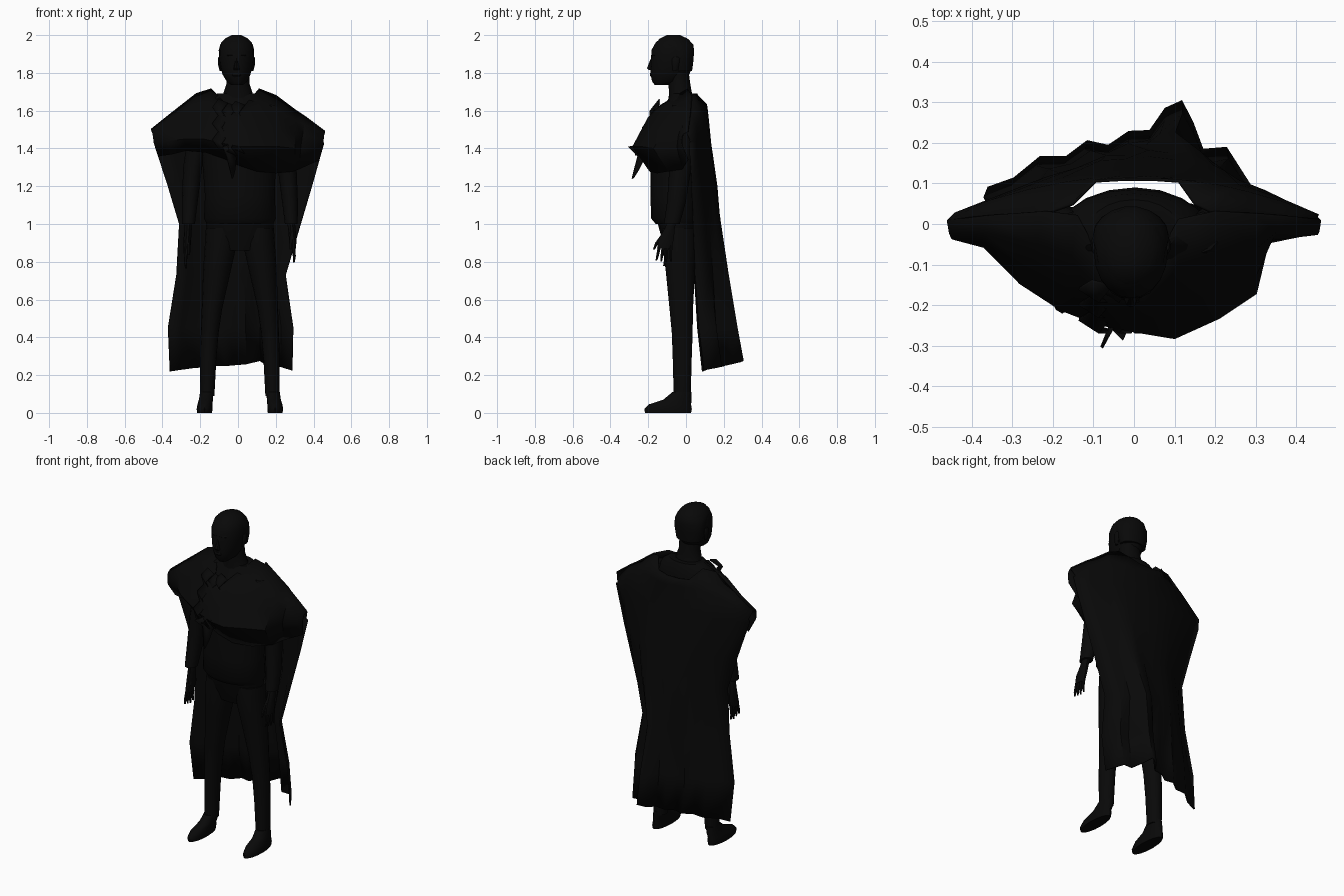
import bpy, bmesh, math
from mathutils import Vector

BLACK = bpy.data.materials.new("near black")
BLACK.diffuse_color = (0.0025, 0.0025, 0.0025, 1)


def finish(name, bm, angle=40):
    bmesh.ops.recalc_face_normals(bm, faces=bm.faces)
    me = bpy.data.meshes.new(name)
    bm.to_mesh(me)
    bm.free()
    me.materials.append(BLACK)
    ob = bpy.data.objects.new(name, me)
    bpy.context.collection.objects.link(ob)
    bpy.ops.object.select_all(action='DESELECT')
    ob.select_set(True)
    bpy.context.view_layer.objects.active = ob
    bpy.ops.object.shade_smooth_by_angle(angle=math.radians(angle))
    return ob


def loft(name, rings, n=16):
    """Stack of ellipses: (z, centre x, centre y, radius x, radius y)."""
    bm = bmesh.new()
    rows = []
    for z, cx, cy, rx, ry in rings:
        rows.append([bm.verts.new((cx + rx * math.cos(2 * math.pi * i / n),
                                   cy + ry * math.sin(2 * math.pi * i / n), z)) for i in range(n)])
    for a, b in zip(rows, rows[1:]):
        for i in range(n):
            bm.faces.new((a[i], a[(i + 1) % n], b[(i + 1) % n], b[i]))
    bm.faces.new(rows[0])
    bm.faces.new(rows[-1])
    return finish(name, bm)


def sheet(name, rows, thick=0.008, angle=40):
    """Cloth through rows of points."""
    bm = bmesh.new()
    vs = [[bm.verts.new(p) for p in r] for r in rows]
    for a, b in zip(vs, vs[1:]):
        for i in range(len(a) - 1):
            bm.faces.new((a[i], a[i + 1], b[i + 1], b[i]))
    ob = finish(name, bm, angle)
    m = ob.modifiers.new("thickness", 'SOLIDIFY')
    m.thickness = thick
    m.offset = 0
    return ob


# head, neck and face
loft("head", [(1.735, -0.005, -0.125, 0.03, 0.04), (1.755, -0.005, -0.1, 0.055, 0.08),
              (1.79, -0.008, -0.085, 0.073, 0.102), (1.83, -0.008, -0.077, 0.085, 0.11),
              (1.87, -0.008, -0.073, 0.09, 0.112), (1.92, -0.008, -0.07, 0.091, 0.113),
              (1.96, -0.008, -0.066, 0.081, 0.095), (1.985, -0.008, -0.064, 0.056, 0.068),
              (1.998, -0.008, -0.064, 0.02, 0.03)], 20)
loft("neck", [(1.62, 0, -0.02, 0.1, 0.075), (1.70, 0, -0.03, 0.075, 0.06),
              (1.74, 0, -0.035, 0.062, 0.058), (1.80, 0, -0.04, 0.062, 0.055)])
loft("nose", [(1.815, -0.008, -0.185, 0.016, 0.012), (1.825, -0.008, -0.188, 0.015, 0.018),
              (1.865, -0.008, -0.181, 0.007, 0.01), (1.88, -0.008, -0.178, 0.006, 0.006)], 8)
loft("lips", [(1.775, -0.008, -0.172, 0.02, 0.01), (1.787, -0.008, -0.178, 0.026, 0.014),
              (1.80, -0.008, -0.18, 0.018, 0.01)], 10)
loft("brow", [(1.885, -0.008, -0.155, 0.05, 0.02), (1.895, -0.008, -0.157, 0.055, 0.027),
              (1.91, -0.008, -0.155, 0.05, 0.02)], 12)
loft("hair_cap", [(1.81, -0.008, -0.02, 0.08, 0.053), (1.87, -0.008, -0.025, 0.093, 0.066),
                  (1.92, -0.008, -0.035, 0.094, 0.079), (1.95, -0.008, -0.06, 0.086, 0.1),
                  (1.98, -0.008, -0.066, 0.063, 0.078), (2.0, -0.008, -0.066, 0.025, 0.035)], 18)
for s in (-1, 1):
    loft("ear", [(1.81, -0.008 + s * 0.083, -0.06, 0.006, 0.01),
                 (1.84, -0.008 + s * 0.089, -0.055, 0.008, 0.018),
                 (1.875, -0.008 + s * 0.092, -0.053, 0.007, 0.02),
                 (1.885, -0.008 + s * 0.09, -0.053, 0.005, 0.012)], 8)

# tunic
loft("tunic", [(1.0, 0.01, -0.045, 0.175, 0.115), (1.03, 0.01, -0.05, 0.19, 0.135),
               (1.15, 0.01, -0.055, 0.185, 0.133), (1.35, 0.005, -0.05, 0.195, 0.14),
               (1.5, 0, -0.045, 0.2, 0.135), (1.6, 0, -0.025, 0.19, 0.11),
               (1.66, 0, -0.01, 0.155, 0.085), (1.69, 0, -0.01, 0.11, 0.07)], 20)
loft("hips", [(0.86, 0.01, -0.03, 0.13, 0.075), (0.93, 0.01, -0.035, 0.175, 0.095),
              (1.02, 0.01, -0.045, 0.18, 0.11)])

for s in (-1, 1):
    def side(rings):
        return [(z, 0.01 + s * x, y, rx, ry) for z, x, y, rx, ry in rings]
    # trouser legs and shoes
    loft("trouser_leg", side([(0.09, 0.173, -0.02, 0.038, 0.045), (0.28, 0.168, -0.02, 0.043, 0.05),
                              (0.42, 0.16, -0.02, 0.047, 0.055), (0.55, 0.148, -0.025, 0.054, 0.062),
                              (0.75, 0.122, -0.03, 0.073, 0.077), (0.9, 0.1, -0.035, 0.085, 0.092),
                              (0.98, 0.095, -0.035, 0.085, 0.092)]))
    loft("shoe", side([(0.0, 0.187, -0.095, 0.039, 0.122), (0.02, 0.187, -0.095, 0.042, 0.126),
                       (0.045, 0.185, -0.085, 0.04, 0.112), (0.07, 0.18, -0.045, 0.037, 0.075),
                       (0.11, 0.175, -0.022, 0.036, 0.05)]))
    # sleeve, hand and fingers
    loft("sleeve", side([(1.0, 0.272, -0.075, 0.034, 0.042), (1.12, 0.265, -0.05, 0.042, 0.05),
                         (1.3, 0.25, -0.03, 0.05, 0.058), (1.45, 0.222, -0.025, 0.057, 0.065),
                         (1.57, 0.19, -0.02, 0.06, 0.07), (1.63, 0.16, -0.02, 0.04, 0.05)]), 12)
    dy, dz = (0, 0) if s > 0 else (0.04, -0.03)
    loft("hand", side([(0.87 + dz, 0.283, -0.115 + dy, 0.014, 0.04),
                       (0.92 + dz, 0.28, -0.105 + dy, 0.02, 0.043),
                       (0.98, 0.274, -0.085 + dy / 2, 0.02, 0.027),
                       (1.03, 0.27, -0.07, 0.02, 0.025)]), 10)
    for k in range(4):
        y = -0.145 + 0.02 * k + dy
        loft("finger", side([(0.795 + dz + 0.006 * abs(k - 2), 0.285, y - 0.012 + 0.006 * k, 0.005, 0.005),
                             (0.83 + dz, 0.288, y - 0.006 + 0.003 * k, 0.008, 0.008),
                             (0.885 + dz, 0.284, y + 0.005, 0.009, 0.01)]), 6)
    loft("thumb", side([(0.865 + dz, 0.27, -0.17 + dy, 0.006, 0.006),
                        (0.9 + dz, 0.27, -0.155 + dy, 0.009, 0.01),
                        (0.95 + dz, 0.272, -0.115 + dy, 0.01, 0.014)]), 6)

# cape hung from the shoulders, standing clear of the upper back, folded toward the hem
HEM = [0, .17, .33, .4, .5, .52, .6, .68, .85, 1, .7, .48, .43, .1]
US = [0, .1, .2, .3, .38, .46, .54, .62, .68, .74, .78, .82, .91, 1]
ridge = [(-.46, .005, 1.5), (-.36, .015, 1.575), (-.27, .02, 1.62), (-.22, .025, 1.68), (-.15, .05, 1.69),
         (-.095, .106, 1.63), (-.03, .11, 1.62), (.05, .11, 1.62), (.11, .106, 1.635), (.15, .05, 1.69),
         (.2, .025, 1.675), (.27, .02, 1.615), (.36, .015, 1.56), (.46, .005, 1.485)]
rows = [ridge]
for z, xl, xr, ys, yb in [(1.58, -.44, .44, .025, .115), (1.43, -.445, .455, .02, .13),
                          (1.2, -.37, .39, .03, .173), (1.0, -.31, .33, .035, .203),
                          (.73, -.325, .25, .04, .245), (.45, -.37, .29, .055, .28),
                          (.22, -.36, .285, .08, .31)]:
    t = min(1, max(0, (1.4 - z) / 1.0))
    row = []
    for i, u in enumerate(US):
        f = (1 - t) * math.sin(math.pi * u) ** 0.9 + t * HEM[i]
        zz = z + (0.055 * f if z < 0.3 else 0)
        if z > 1.5:  # follow the slope of the shoulder
            zz = min(z, ridge[i][2] - 0.05)
        row.append((xl + (xr - xl) * u, ys + (yb - ys) * f + 0.008 * t * (-1) ** i, zz))
    rows.append(row)
sheet("cape", rows)

# shoulder drape over the chest, notched where it leaves the left arm
top = [(-.46, .01, 1.5), (-.36, .02, 1.58), (-.22, .03, 1.69), (-.14, .02, 1.715), (-.06, -.13, 1.63),
       (.03, -.14, 1.62), (.11, .01, 1.715), (.2, .03, 1.68), (.3, .025, 1.605), (.36, .02, 1.565), (.46, .01, 1.49)]
edge = [(-.445, -.035, 1.43), (-.37, -.055, 1.44), (-.28, -.145, 1.45), (-.18, -.21, 1.45), (-.09, -.245, 1.43),
        (.01, -.265, 1.41), (.1, -.28, 1.41), (.21, -.23, 1.41), (.3, -.17, 1.4), (.33, -.045, 1.41), (.45, -.02, 1.41)]
tuck = [(-.42, .0, 1.36), (-.35, -.03, 1.37), (-.27, -.09, 1.39), (-.17, -.16, 1.38), (-.08, -.19, 1.35),
        (.01, -.195, 1.31), (.1, -.19, 1.28), (.2, -.15, 1.27), (.29, -.09, 1.28), (.32, -.02, 1.29), (.43, .01, 1.34)]


def between(a, b, t, lift):
    return [Vector(p).lerp(Vector(q), t) + Vector((0, -lift, lift)) for p, q in zip(a, b)]


sheet("shoulder_drape", [top, between(top, edge, .35, .015), between(top, edge, .7, .012), edge, tuck], angle=40)

# rumpled ruffle running down the drape
for x0, drop in ((-0.09, 0), (-0.04, -0.02), (0.0, -0.01)):
    left, right = [], []
    for k in range(7):
        z = 1.66 - 0.043 * k + drop
        y = -0.15 - 0.019 * k
        wob = 0.016 * (-1) ** k
        left.append((x0 - 0.03 + wob, y + 0.01, z))
        right.append((x0 + 0.02 + wob, y - 0.012 + wob * 0.6, z - 0.02))
    sheet("ruffle", [left, right])
# hanging pointed end
sheet("ruffle_tip", [[(-.08, -.305, 1.41), (-.05, -.25, 1.42), (-.01, -.23, 1.40)],
                     [(-.06, -.255, 1.36), (-.04, -.245, 1.34), (-.01, -.215, 1.36)],
                     [(-.03, -.285, 1.24), (-.025, -.275, 1.25), (-.015, -.25, 1.29)]])
